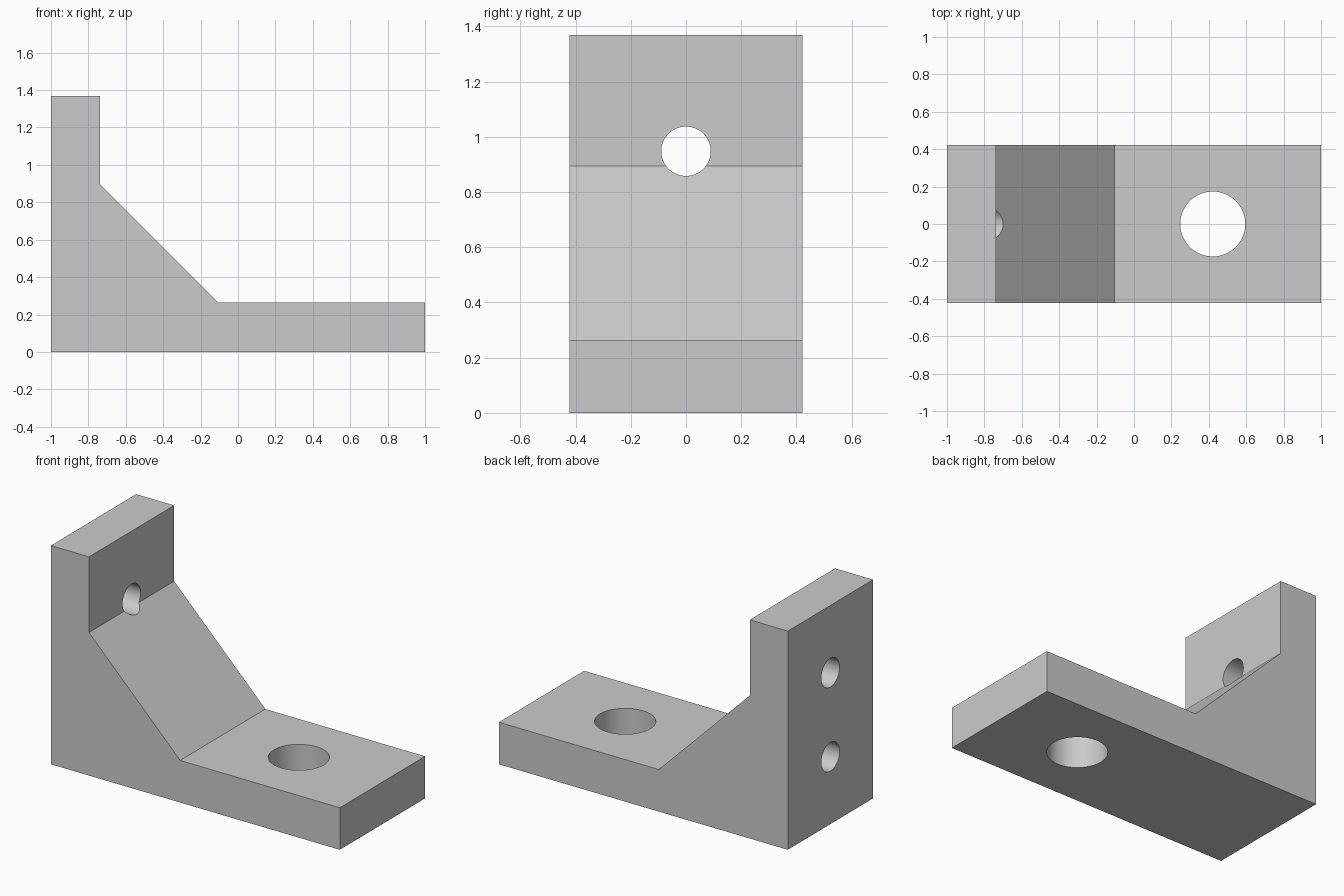
import bpy
import bmesh
import math

cube = bpy.data.objects.get("Cube")
if cube:
    bpy.data.objects.remove(cube, do_unlink=True)

U = 2 / 38                      # one design unit
LENGTH, WIDTH, HEIGHT = 38, 16, 26
THICK, RAMP = 5, 12

# Plain grey finish
grey = bpy.data.materials.new("plain grey")
grey.use_nodes = True
colour = (0.6, 0.6, 0.6, 1)
grey.diffuse_color = colour
grey.node_tree.nodes["Principled BSDF"].inputs["Base Color"].default_value = colour

# Bracket body: side profile extruded across the width
profile = [(0, 0), (LENGTH, 0), (LENGTH, THICK), (THICK + RAMP, THICK),
           (THICK, THICK + RAMP), (THICK, HEIGHT), (0, HEIGHT)]
bm = bmesh.new()
verts = [bm.verts.new(((x - LENGTH / 2) * U, -WIDTH / 2 * U, z * U)) for x, z in profile]
face = bm.faces.new(verts)
side = bmesh.ops.extrude_face_region(bm, geom=[face])["geom"]
bmesh.ops.translate(bm, vec=(0, WIDTH * U, 0),
                    verts=[v for v in side if isinstance(v, bmesh.types.BMVert)])
bmesh.ops.recalc_face_normals(bm, faces=bm.faces)
mesh = bpy.data.meshes.new("angle_bracket")
bm.to_mesh(mesh)
bm.free()
bracket = bpy.data.objects.new("angle_bracket", mesh)
bpy.context.collection.objects.link(bracket)
mesh.materials.append(grey)


def drill(name, diameter, depth, centre, tilt=0):
    """Cut a round hole; centre is the middle of the cutter in design units."""
    bpy.ops.mesh.primitive_cylinder_add(
        vertices=64, radius=diameter / 2 * U, depth=depth * U,
        location=[c * U for c in centre], rotation=(0, tilt, 0))
    cutter = bpy.context.object
    cutter.name = name
    cutter.data.materials.append(grey)
    cut = bracket.modifiers.new(name, 'BOOLEAN')
    cut.operation = 'DIFFERENCE'
    cut.solver = 'EXACT'
    cut.object = cutter
    bpy.context.view_layer.objects.active = bracket
    bpy.ops.object.modifier_apply(modifier=cut.name)
    bpy.data.objects.remove(cutter, do_unlink=True)


# Base hole, upper through hole, lower blind hole
back = -LENGTH / 2
drill("base_hole", 6.6, 4 * THICK, (8, 0, 0))
drill("upper_hole", 3.4, 24, (back + 10, 0, 18), math.pi / 2)
drill("lower_hole", 3.4, 20, (back, 0, 8), math.pi / 2)

# Smooth hole walls with crisp edges
bpy.ops.object.select_all(action='DESELECT')
bracket.select_set(True)
bpy.context.view_layer.objects.active = bracket
bpy.ops.object.shade_smooth_by_angle(angle=math.radians(30))
